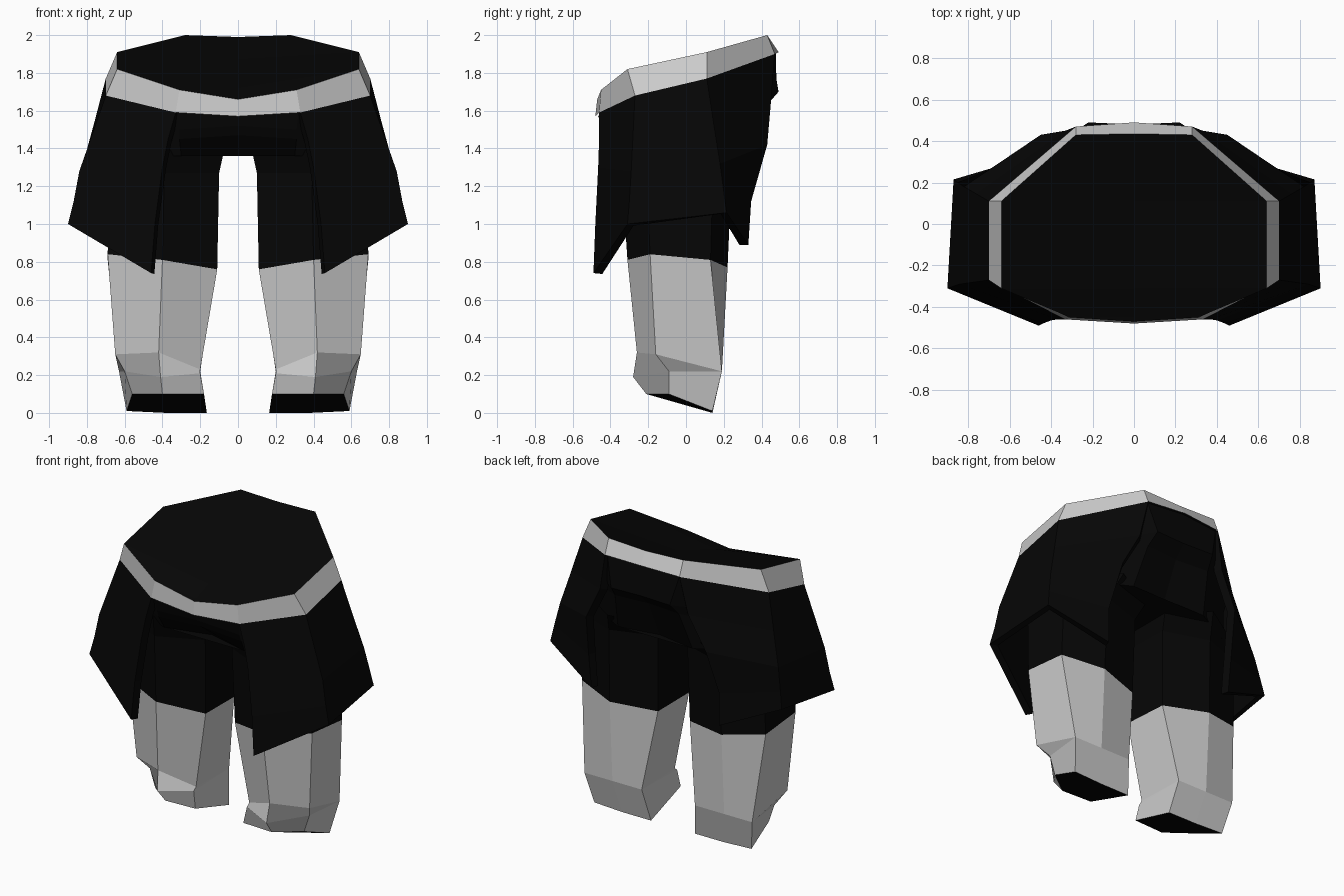
import bpy
import bmesh

default_cube = bpy.data.objects.get("Cube")
if default_cube:
    bpy.data.objects.remove(default_cube, do_unlink=True)


def make_material(name, level):
    material = bpy.data.materials.new(name)
    material.use_nodes = True
    colour = (level, level, level, 1)
    material.diffuse_color = colour
    shader = material.node_tree.nodes["Principled BSDF"]
    shader.inputs["Base Color"].default_value = colour
    shader.inputs["Roughness"].default_value = 0.8
    return material


black = make_material("black cloth", 0.0018)
grey = make_material("light grey", 0.6)


def loft(name, rows, material, closed=False, cap_bottom=False, thickness=0):
    """Skin rows of points from top to bottom, then mirror to the other side."""
    bm = bmesh.new()
    rings = [[bm.verts.new(point) for point in row] for row in rows]
    count = len(rows[0])
    for upper, lower in zip(rings, rings[1:]):
        for i in range(count if closed else count - 1):
            j = (i + 1) % count
            bm.faces.new((upper[i], lower[i], lower[j], upper[j]))
    if cap_bottom:
        bm.faces.new(rings[-1][::-1])
    bmesh.ops.remove_doubles(bm, verts=bm.verts, dist=0.0005)
    mesh = bpy.data.meshes.new(name)
    bm.to_mesh(mesh)
    bm.free()
    mesh.materials.append(material)
    obj = bpy.data.objects.new(name, mesh)
    bpy.context.collection.objects.link(obj)
    if thickness:
        solid = obj.modifiers.new("cloth thickness", 'SOLIDIFY')
        solid.thickness = thickness
        solid.offset = -1
    mirror = obj.modifiers.new("other side", 'MIRROR')
    mirror.use_clip = True
    return obj


def centre_line(row):
    """Straight line down the middle, from the front point to the back point."""
    front, back = row[0], row[-1]
    slope = (back[2] - front[2]) / (back[1] - front[1])
    return [(0, y, front[2] + slope * (y - front[1])) for x, y, z in row]


# Waistband: half rings running from front centre round to back centre
belt_top = [(0, -.47, 1.66), (.31, -.45, 1.71), (.64, -.31, 1.82),
            (.64, .11, 1.91), (.28, .43, 2), (0, .435, 1.99)]
belt_bottom = [(0, -.48, 1.57), (.33, -.46, 1.59), (.7, -.27, 1.68),
               (.7, .11, 1.77), (.28, .47, 1.9), (0, .49, 1.91)]
loft("waistband", [belt_top, belt_bottom], grey)
loft("waist_cover", [centre_line(belt_top), belt_top], black)

# Pelvis with a bulging seat, closed underneath along the centre line
pelvis_top = [(x * .97, y * .97, z) for x, y, z in belt_bottom]
seat = [(0, -.44, 1.52), (.31, -.43, 1.5), (.64, -.25, 1.55),
        (.62, .12, 1.6), (.22, .49, 1.7), (0, .48, 1.7)]
under_seat = [(0, -.41, 1.47), (.31, -.41, 1.45), (.64, -.24, 1.47),
              (.62, .12, 1.5), (.24, .42, 1.62), (0, .4, 1.62)]
crotch = [(0, -.28, 1.36), (.3, -.36, 1.36), (.64, -.23, 1.36),
          (.62, .15, 1.36), (.28, .33, 1.36), (0, .28, 1.36)]
loft("pelvis", [pelvis_top, seat, under_seat, crotch, centre_line(crotch)], black)

# Trouser legs: rings go front, outer front, outer back, back, inner back, inner front
thigh = [(.38, -.37, 1.42), (.64, -.24, 1.42), (.64, .15, 1.42),
         (.36, .33, 1.42), (.08, .2, 1.36), (.08, -.26, 1.36)]
knee = [(.4, -.31, .81), (.69, -.19, .84), (.69, .13, .81),
        (.42, .22, .77), (.12, .13, .75), (.11, -.19, .76)]
groin = [(x - .01, y * 1.1, 1.27) for x, y, z in knee]
loft("trouser_legs", [thigh, groin, knee], black, closed=True)

# Lower legs and feet, the heel is one flat slope below the ankle
heel = [(.63, .19, .22), (.42, .19, .22), (.2, .19, .22)]
ankle = [(.42, -.26, .32), (.65, -.16, .31)] + heel + [(.2, -.165, .23)]
instep = [(.41, -.28, .19), (.6, -.09, .22)] + heel + [(.2, -.19, .21)]
sole = [(.4, -.21, .1), (.56, -.09, .1), (.59, .14, .01),
        (.38, .14, 0), (.165, .14, 0), (.18, -.2, .1)]
loft("lower_legs", [knee, ankle, instep, sole], grey, closed=True)
loft("soles", [sole], black, cap_bottom=True)

# Flared side panels, columns run from the front edge to the back edge
panel_top = belt_bottom[1:5]
panel_hip = [(.37, -.46, 1.45), (.77, -.28, 1.48), (.76, .145, 1.54), (.33, .45, 1.65)]
panel_middle = [(.4, -.465, 1.3), (.84, -.29, 1.28), (.82, .18, 1.32), (.45, .43, 1.42)]
panel_low = [(.44, -.48, 1), (.87, -.3, 1.12), (.85, .2, 1.17), (.49, .345, 1.12)]
panel_hem = [(.46, -.49, .74), (.9, -.31, 1), (.87, .215, 1.06), (.48, .33, .89)]
loft("side_panels", [panel_top, panel_hip, panel_middle, panel_low, panel_hem],
     black, thickness=.05)
